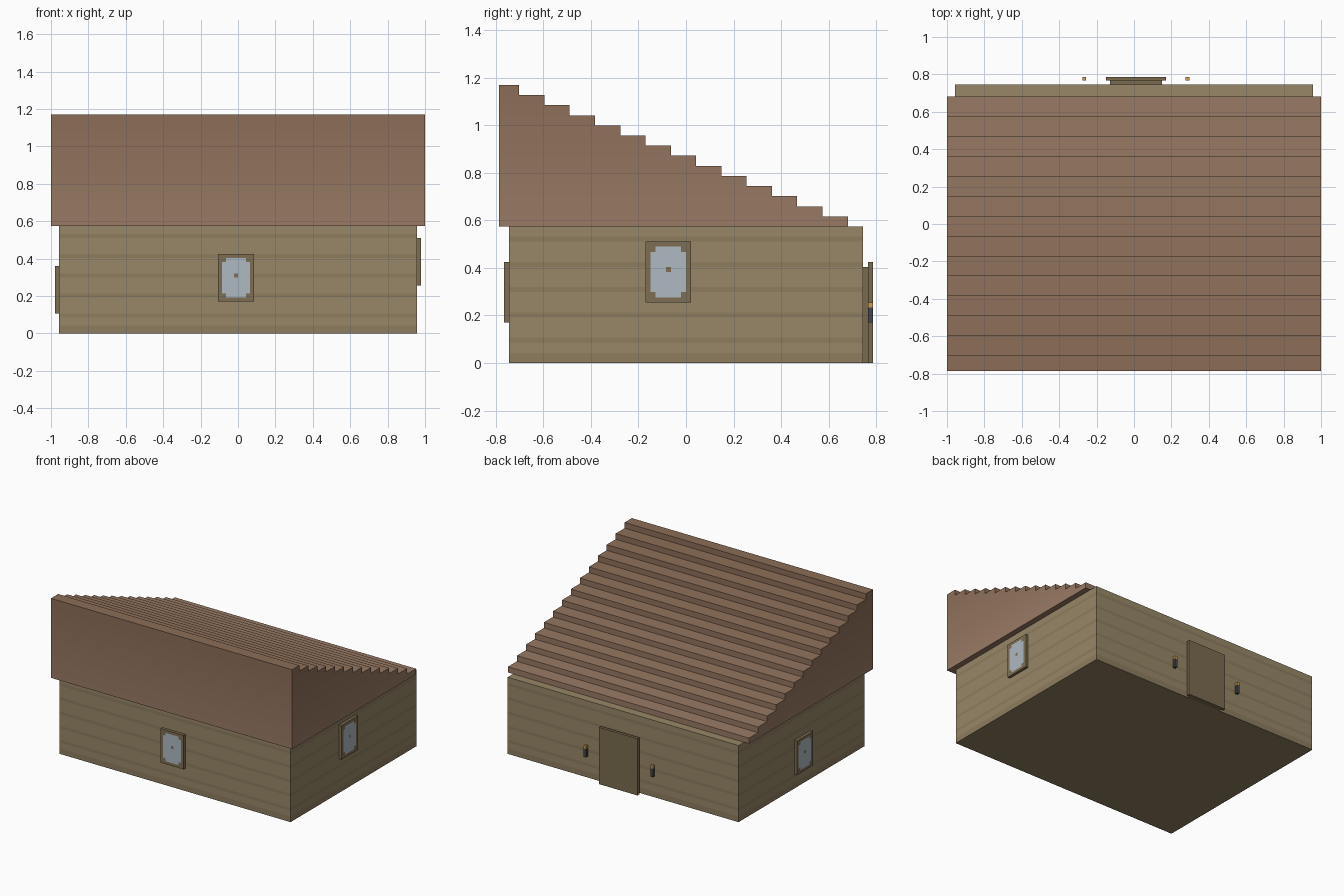
import bpy, bmesh
from mathutils import Vector

if "Cube" in bpy.data.objects:
    bpy.data.objects.remove(bpy.data.objects["Cube"])

V = 2 / 94                                  # one block of the model's grid
ORIGIN = Vector((47, 37, 0))                # grid point that sits at the world origin


def material(name, r, g, b):
    m = bpy.data.materials.new(name)
    m.diffuse_color = [(c / 255) ** 2.2 for c in (r, g, b)] + [1]
    m.use_nodes = True
    m.node_tree.nodes["Principled BSDF"].inputs["Base Color"].default_value = m.diffuse_color
    return m


WALL = material("wall_plank", 150, 134, 103)
SEAM = material("wall_seam", 140, 124, 95)
TRIM = material("trim", 126, 110, 84)
DOOR = material("door_wood", 122, 106, 80)
GLASS = material("glass", 172, 184, 192)
IRON = material("iron", 72, 72, 78)
FLAME = material("flame", 205, 155, 85)
TILES = [material(f"roof_{i}", 152 - i, 122 - i, 101 - i) for i in range(14)]


def prism(name, profile, x0, x1, mats, cuts=(), pick=lambda c: 0):
    """Extrude a (y, z) profile along x, slice it at cuts and pick a material per face."""
    bm = bmesh.new()
    face = bm.faces.new([bm.verts.new((x0, y, z)) for y, z in profile])
    ext = bmesh.ops.extrude_face_region(bm, geom=[face])
    moved = [e for e in ext["geom"] if isinstance(e, bmesh.types.BMVert)]
    bmesh.ops.translate(bm, verts=moved, vec=(x1 - x0, 0, 0))
    for axis, value in cuts:
        n = Vector((0, 0, 0))
        n[axis] = 1
        bmesh.ops.bisect_plane(bm, geom=bm.verts[:] + bm.edges[:] + bm.faces[:],
                               plane_co=n * value, plane_no=n)
    for f in bm.faces:
        f.material_index = pick(f.calc_center_median())
    bmesh.ops.recalc_face_normals(bm, faces=bm.faces)
    for v in bm.verts:
        v.co = (v.co - ORIGIN) * V
    mesh = bpy.data.meshes.new(name)
    bm.to_mesh(mesh)
    bm.free()
    for m in mats:
        mesh.materials.append(m)
    ob = bpy.data.objects.new(name, mesh)
    bpy.context.collection.objects.link(ob)
    return ob


def box(name, lo, hi, mats, cuts=(), pick=lambda c: 0):
    profile = [(lo[1], lo[2]), (hi[1], lo[2]), (hi[1], hi[2]), (lo[1], hi[2])]
    return prism(name, profile, lo[0], hi[0], mats, cuts, pick)


def window(name, lo, hi, axis, outer):
    """Flat 9 x 12 window, one block thick, with glass notched at corners and centre."""
    u = 1 - axis
    cuts = [(u, lo[u] + i) for i in range(1, 9)] + [(2, lo[2] + i) for i in range(1, 12)]

    def pick(c):
        if abs(c[axis] - outer) > 0.1:
            return 0
        a, b = int(c[u] - lo[u]), int(c[2] - lo[2])
        corner = a in (1, 7) and b in (1, 10)
        return int(1 <= a <= 7 and 1 <= b <= 10 and not corner and (a, b) != (4, 6))

    box(name, lo, hi, [TRIM, GLASS], cuts, pick)


# Plank walls with darker seams and footing
edges = [2] + [z for k in range(4, 25, 5) for z in (k, k + 1)]
box("walls", (2, 2, 0), (92, 72, 27), [WALL, SEAM], [(2, z) for z in edges],
    lambda c: int(c.z < 2 or int(c.z) % 5 == 4))

# Stepped single-slope roof, darker towards the ridge
steps = [(0, 27), (69, 27)]
for i in range(14):
    y, z = 69 - 5 * i, 29 + 2 * i
    steps += [(y, z), (max(y - 5, 0), z)]
prism("roof", steps, 0, 94, TILES, [(2, 29 + 2 * i) for i in range(13)],
      lambda c: max(0, min(13, int((c.z - 27.01) // 2))))

# Windows on the front, right and left
window("front_window", (42, 1, 8), (51, 2, 20), 1, 1)
window("right_window", (92, 29, 12), (93, 38, 24), 0, 93)
window("left_window", (1, 32, 5), (2, 41, 17), 0, 1)

# Back door in two layers
box("door_frame", (41, 72, 0), (54, 73, 19), [DOOR])
box("door_panel", (40, 73, 0), (55, 74, 20), [DOOR])

# Lanterns either side of the door
for side, x in (("left", 34), ("right", 60)):
    box(f"lantern_{side}", (x, 73, 8), (x + 1, 74, 12), [IRON, FLAME], [(2, 11)],
        lambda c: int(c.z > 11))
